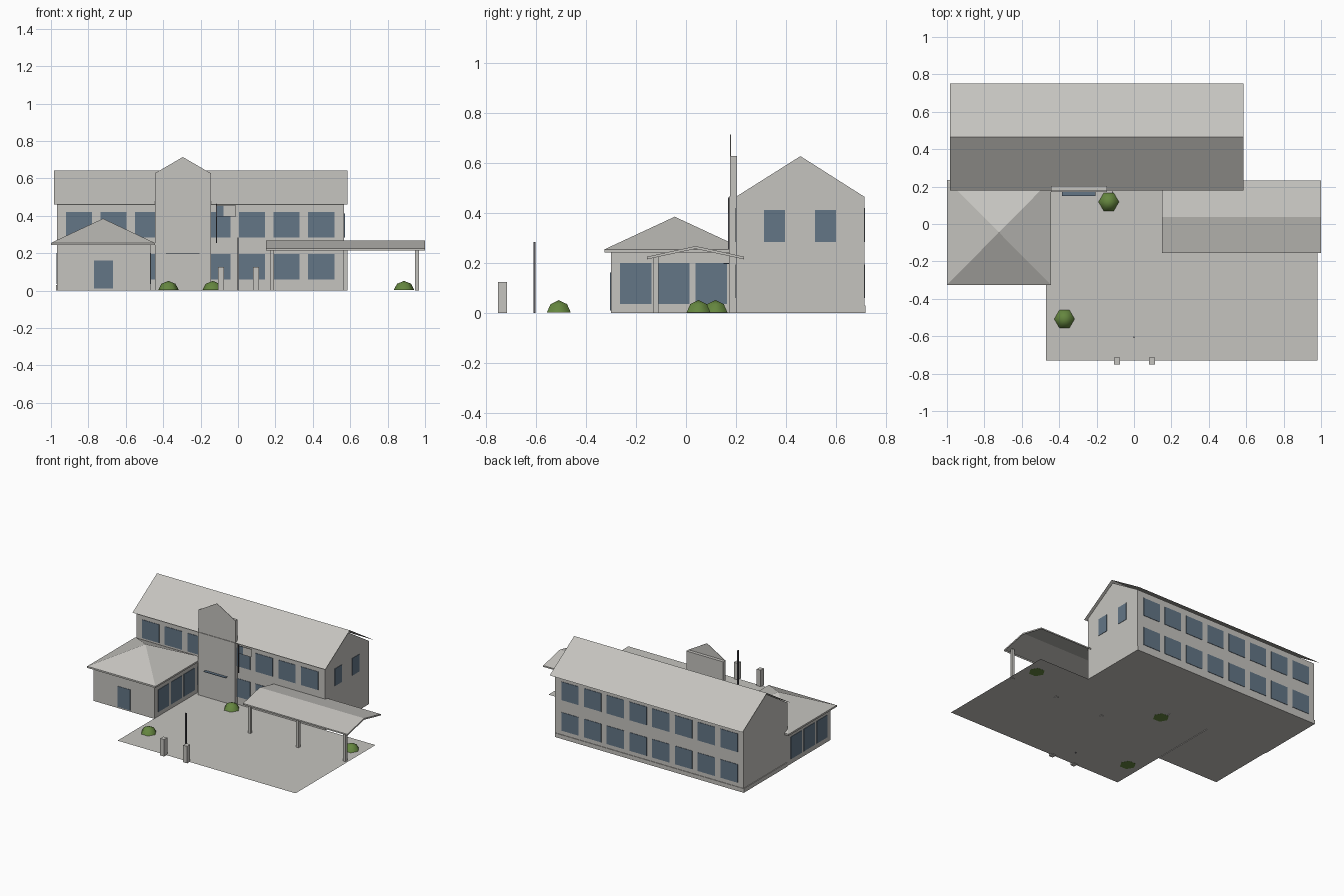
import bpy, bmesh, math

if "Cube" in bpy.data.objects:
    bpy.data.objects.remove(bpy.data.objects["Cube"])


def material(name, rgb):
    m = bpy.data.materials.new(name)
    m.diffuse_color = (*rgb, 1)
    m.use_nodes = True
    m.node_tree.nodes["Principled BSDF"].inputs["Base Color"].default_value = m.diffuse_color
    return m


STONE = material("pale_grey", (0.56, 0.55, 0.52))
GLASS = material("slate_blue", (0.125, 0.18, 0.24))
LEAF = material("leaf_green", (0.13, 0.24, 0.05))
METAL = material("dark_metal", (0.10, 0.10, 0.12))


def mesh(name, verts, faces, mat, closed=True):
    me = bpy.data.meshes.new(name)
    me.from_pydata(verts, [], faces)
    if closed:
        bm = bmesh.new()
        bm.from_mesh(me)
        bmesh.ops.recalc_face_normals(bm, faces=bm.faces)
        bm.to_mesh(me)
        bm.free()
    me.materials.append(mat)
    ob = bpy.data.objects.new(name, me)
    bpy.context.collection.objects.link(ob)
    return ob


def prism(name, profile, a, b, axis, mat):
    """Extrude a 2D outline from a to b along x (outline y,z) or y (outline x,z)."""
    def place(p, t):
        return (t, p[0], p[1]) if axis == "x" else (p[0], t, p[1])
    n = len(profile)
    verts = [place(p, t) for t in (a, b) for p in profile]
    faces = [tuple(range(n)), tuple(range(n, 2 * n))]
    faces += [(i, (i + 1) % n, (i + 1) % n + n, i + n) for i in range(n)]
    return mesh(name, verts, faces, mat)


def box(name, x, y, z, mat):
    return prism(name, [(x[0], z[0]), (x[1], z[0]), (x[1], z[1]), (x[0], z[1])],
                 y[0], y[1], "y", mat)


def gable_sheet(name, x, ys, zs, mat):
    """Two single-sided slopes meeting at a ridge along x."""
    verts = [(t, y, z) for y, z in zip(ys, zs) for t in x]
    return mesh(name, verts, [(0, 1, 3, 2), (2, 3, 5, 4)], mat, closed=False)


T = 0.003  # plate thickness for panes

# Main block with gabled ends, base course and overhanging roof
prism("main_block", [(0.2, 0), (0.712, 0), (0.712, 0.465), (0.457, 0.627), (0.2, 0.465)],
      -0.967, 0.568, "x", STONE)
box("base_course", (-0.972, 0.567), (0.21, 0.716), (0, 0.03), STONE)
gable_sheet("main_roof", (-0.985, 0.585), (0.18, 0.465, 0.75), (0.461, 0.642, 0.461), STONE)

# Two rows of windows on the long walls
for row, z in enumerate(((0.06, 0.195), (0.285, 0.42))):
    for i in range(8):
        c = 0.445 - 0.185 * i
        for side, y in (("front", 0.2), ("back", 0.712)):
            box(f"{side}_window_{row}_{i}", (c - 0.07, c + 0.07), (y - T, y + T), z, GLASS)

# Upper windows in the right gable wall
for i, y in enumerate(((0.312, 0.396), (0.516, 0.6))):
    box(f"gable_window_{i}", (0.568 - T, 0.568 + T), y, (0.285, 0.412), GLASS)

# Side wing with hipped roof, door and side windows
box("wing_walls", (-0.967, -0.468), (-0.3, 0.205), (0, 0.246), STONE)
box("wing_fascia", (-1.0, -0.445), (-0.325, 0.235), (0.243, 0.255), STONE)
mesh("wing_roof", [(-1, -0.325, 0.255), (-0.445, -0.325, 0.255), (-0.445, 0.235, 0.255),
                   (-1, 0.235, 0.255), (-0.722, -0.045, 0.385)],
     [(0, 1, 4), (1, 2, 4), (2, 3, 4), (3, 0, 4), (3, 2, 1, 0)], STONE)
box("wing_door", (-0.77, -0.667), (-0.3 - T, -0.3 + T), (0.01, 0.162), GLASS)
for i, y in enumerate((-0.2, -0.05, 0.1)):
    for side, x in (("right", -0.468), ("left", -0.967)):
        box(f"wing_{side}_window_{i}", (x - T, x + T), (y - 0.063, y + 0.063),
            (0.036, 0.2), GLASS)

# Entrance tower: lower slab, upper slab, thin gable panel and door canopy
box("tower_lower", (-0.445, -0.145), (0.172, 0.205), (0, 0.465), STONE)
box("tower_upper", (-0.445, -0.145), (0.176, 0.203), (0.465, 0.627), STONE)
prism("tower_gable", [(-0.445, 0.627), (-0.145, 0.627), (-0.295, 0.714)],
      0.176, 0.179, "y", STONE)
box("door_canopy", (-0.385, -0.207), (0.15, 0.178), (0.197, 0.2), GLASS)

# Flag beside the tower
box("flag_staff", (-0.118, -0.112), (0.168, 0.174), (0.255, 0.462), METAL)
box("flag_corner", (-0.112, -0.078), (0.17, 0.172), (0.397, 0.455), GLASS)
box("flag_field", (-0.078, -0.01), (0.17, 0.172), (0.397, 0.455), STONE)

# Paved court
mesh("court", [(-0.47, -0.73, 0.004), (0.98, -0.73, 0.004), (0.98, 0.2, 0.004),
               (-0.47, 0.2, 0.004)], [(0, 1, 2, 3)], STONE, closed=False)

# Walkway shelter: roof sheet with shallow edges, on three posts
ridge_y, half, x0, x1 = 0.038, 0.194, 0.15, 1.0
gable_sheet("shelter_roof", (x0, x1), (ridge_y - half, ridge_y, ridge_y + half),
            (0.225, 0.268, 0.225), STONE)
for x in (x0, x1):
    outline = [(-half, 0.225), (-half, 0.215), (0, 0.257), (half, 0.215),
               (half, 0.225), (0, 0.268)]
    prism("shelter_end", [(ridge_y + p, z) for p, z in outline],
          x, x + (0.002 if x == x0 else -0.002), "x", STONE)
for s in (-1, 1):
    y = ridge_y + s * half
    box("shelter_edge", (x0, x1), sorted((y, y - s * 0.002)), (0.215, 0.225), STONE)
for i, x in enumerate((0.183, 0.575, 0.957)):
    box(f"shelter_post_{i}", (x - 0.01, x + 0.01), (-0.13, -0.11), (0, 0.226), STONE)

# Gate posts and flagpole
for x in (-0.092, 0.095):
    box("gate_post", (x - 0.016, x + 0.016), (-0.75, -0.714), (0, 0.125), STONE)
box("flagpole", (-0.004, 0.004), (-0.609, -0.601), (0, 0.285), METAL)

# Low six-sided shrubs
for i, (cx, cy) in enumerate(((-0.372, -0.508), (-0.135, 0.118), (0.888, 0.05))):
    verts = [(cx + r * math.cos(k * math.pi / 3), cy + r * math.sin(k * math.pi / 3), z)
             for r, z in ((0.055, 0.003), (0.038, 0.036)) for k in range(6)]
    verts.append((cx, cy, 0.052))
    faces = [tuple(range(5, -1, -1))]
    for k in range(6):
        n = (k + 1) % 6
        faces += [(k, n, n + 6, k + 6), (k + 6, n + 6, 12)]
    shrub = mesh(f"shrub_{i}", verts, faces, LEAF)
    for p in shrub.data.polygons:
        p.use_smooth = len(p.vertices) < 6
